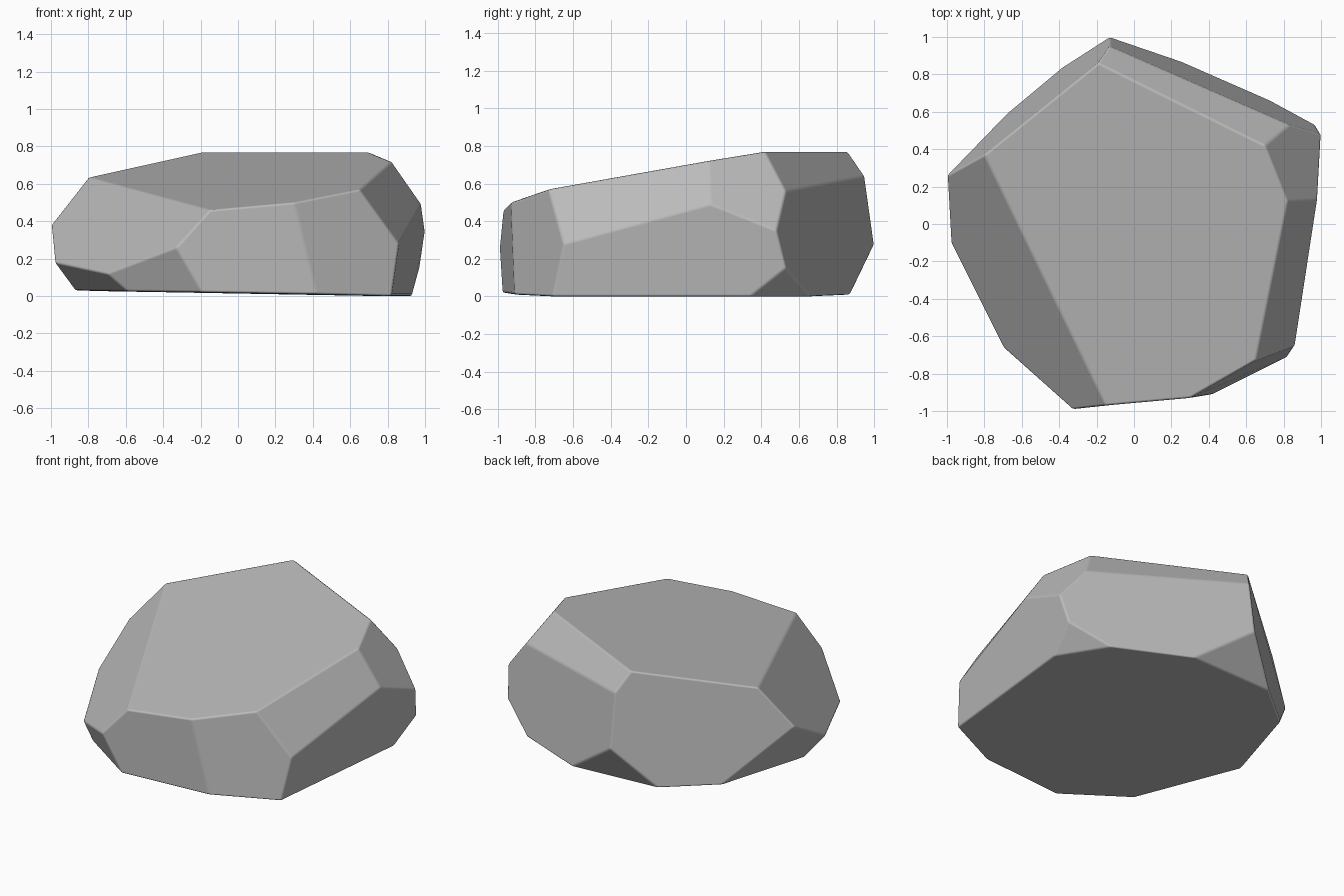
import bpy, bmesh, math

# Remove the default cube only
cube = bpy.data.objects.get("Cube")
if cube:
    bpy.data.objects.remove(cube, do_unlink=True)

# Stone material
stone = bpy.data.materials.new("stone_grey")
stone.use_nodes = True
grey = (0.5, 0.5, 0.5, 1)
stone.diffuse_color = grey
stone.node_tree.nodes["Principled BSDF"].inputs["Base Color"].default_value = grey

# Corners of the faceted boulder, ring by ring
top_rim = [(-.19, .86, .77), (.7, .42, .77), (.82, .12, .72), (.65, -.73, .57),
           (.3, -.93, .5), (-.15, -.97, .46), (-.8, .37, .635)]
back_chamfer = [(-.13, .95, .64), (.83, .53, .56)]
girdle = [(.98, .13, .49), (1, .48, .35), (.97, .53, .15), (-.13, 1, .28),
          (-1, .26, .38), (-.98, -.1, .18), (-.7, -.66, .12),
          (-.33, -.99, .26), (.86, -.65, .28)]
base_rim = [(.93, .34, 0), (.73, .66, 0), (.25, .87, .01), (-.38, .84, .02),
            (-.68, .59, .025), (-.87, -.02, .03), (-.59, -.71, .025),
            (-.19, -.975, .02), (.42, -.91, .01), (.82, -.71, 0)]

# Wrap the corners in a convex skin and merge it into flat facets
bm = bmesh.new()
for co in top_rim + back_chamfer + girdle + base_rim:
    bm.verts.new(co)
bmesh.ops.convex_hull(bm, input=bm.verts)
bmesh.ops.dissolve_limit(bm, angle_limit=math.radians(7), verts=bm.verts, edges=bm.edges)
bmesh.ops.recalc_face_normals(bm, faces=bm.faces)
mesh = bpy.data.meshes.new("boulder")
bm.to_mesh(mesh)
bm.free()
mesh.materials.append(stone)

boulder = bpy.data.objects.new("boulder", mesh)
bpy.context.collection.objects.link(boulder)
bpy.context.view_layer.objects.active = boulder
boulder.select_set(True)
bpy.ops.object.shade_smooth()

# Slightly worn edges
worn = boulder.modifiers.new("worn_edges", 'BEVEL')
worn.width = 0.012
worn.segments = 2
worn.limit_method = 'ANGLE'
worn.angle_limit = math.radians(8)
worn.harden_normals = True
